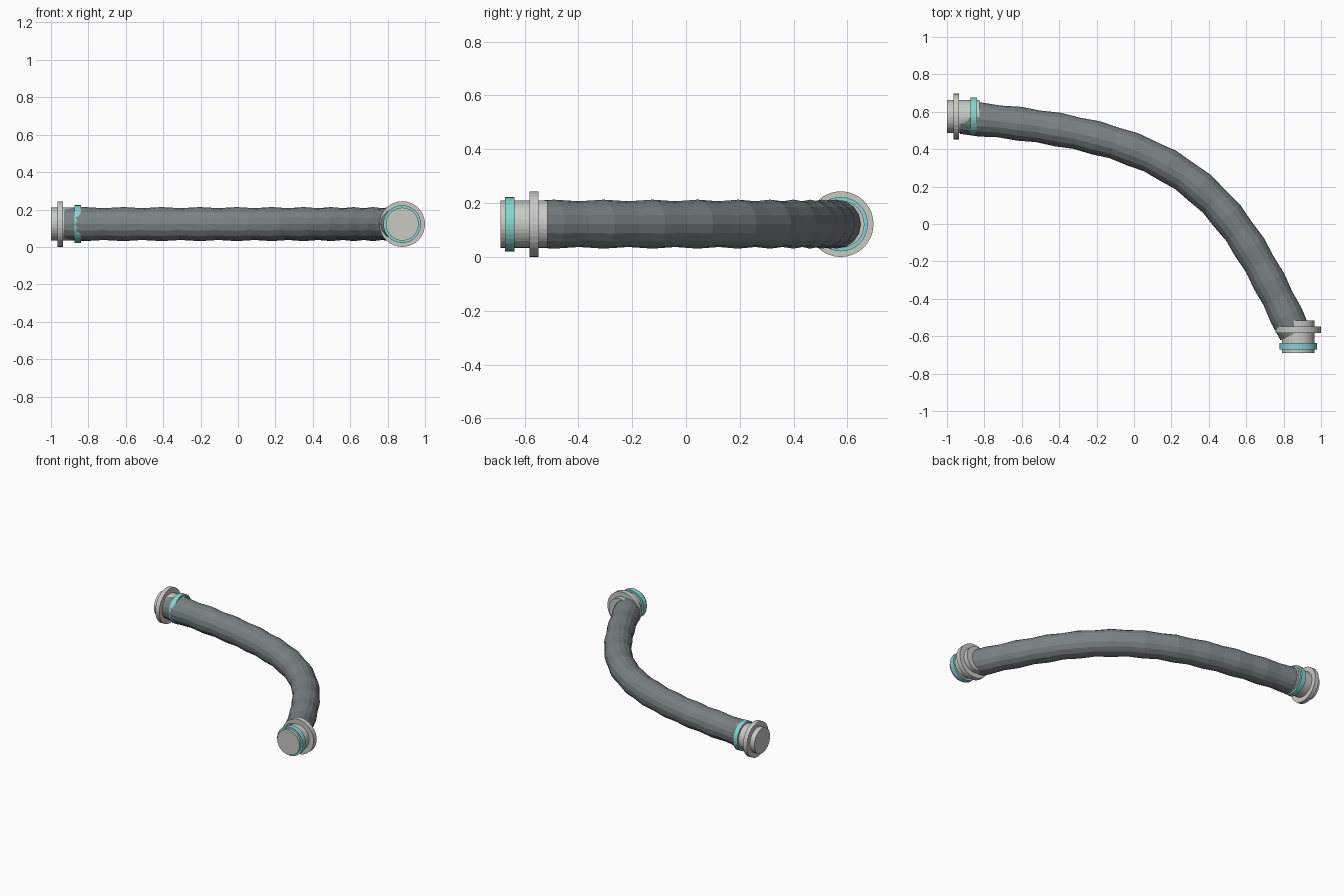
import bpy, bmesh, math
from mathutils import Vector
from mathutils.geometry import interpolate_bezier

if "Cube" in bpy.data.objects:
    bpy.data.objects.remove(bpy.data.objects["Cube"])


def material(name, rgb):
    m = bpy.data.materials.new(name)
    m.use_nodes = True
    m.diffuse_color = (*rgb, 1)
    m.node_tree.nodes["Principled BSDF"].inputs["Base Color"].default_value = (*rgb, 1)
    return m


RUBBER = material("grey rubber", (0.19, 0.225, 0.23))
METAL = material("pale metal", (0.58, 0.59, 0.56))
TEAL = material("teal band", (0.24, 0.66, 0.63))
HEIGHT = 0.122


def loft(name, rings, mat, sides):
    """Skin rings given as (centre, axis, radius), capped at both ends."""
    bm = bmesh.new()
    up, loops = Vector((0, 0, 1)), []
    for centre, axis, radius in rings:
        side = axis.cross(up).normalized()
        angles = [math.tau * k / sides for k in range(sides)]
        loops.append([bm.verts.new(centre + radius * (side * math.cos(a) + up * math.sin(a)))
                      for a in angles])
    for a, b in zip(loops, loops[1:]):
        for k in range(sides):
            n = (k + 1) % sides
            bm.faces.new((a[k], a[n], b[n], b[k]))
    bm.faces.new(loops[0])
    bm.faces.new(loops[-1])
    bmesh.ops.recalc_face_normals(bm, faces=bm.faces)
    mesh = bpy.data.meshes.new(name)
    bm.to_mesh(mesh)
    bm.free()
    mesh.materials.append(mat)
    obj = bpy.data.objects.new(name, mesh)
    bpy.context.collection.objects.link(obj)
    return obj


# Curved hose, gently bulging at every second ring, evenly spaced along its path
handles = [Vector((x, y, HEIGHT)) for x, y in
           ((-0.925, 0.567), (0.28, 0.475), (0.495, 0.19), (0.86, -0.585))]
path = interpolate_bezier(*handles, 600)
travel = [0.0]
for p, q in zip(path, path[1:]):
    travel.append(travel[-1] + (q - p).length)
SEGMENTS = 22
rings = []
for i in range(SEGMENTS + 1):
    goal = travel[-1] * i / SEGMENTS
    j = min(range(len(path)), key=lambda n: abs(travel[n] - goal))
    axis = path[min(j + 1, len(path) - 1)] - path[max(j - 1, 0)]
    rings.append((path[j], axis.normalized(), 0.091 if i % 2 else 0.085))
loft("hose", rings, RUBBER, 16)


# End fittings: sleeve, wide flange and coloured band, measured from the outer face
def fitting(prefix, face, inward, length, flange, band):
    for part, (start, end), radius, mat in (("sleeve", (0, length), 0.088, METAL),
                                            ("flange", flange, 0.122, METAL),
                                            ("band", band, 0.101, TEAL)):
        loft(f"{prefix}_{part}",
             [(face + inward * d, inward, radius) for d in (start, end)], mat, 32)


fitting("right_end", Vector((-1, 0.575, HEIGHT)), Vector((1, 0, 0)),
        0.175, (0.035, 0.065), (0.125, 0.16))
fitting("left_end", Vector((0.878, -0.69, HEIGHT)), Vector((0, 1, 0)),
        0.175, (0.108, 0.142), (0.018, 0.053))
